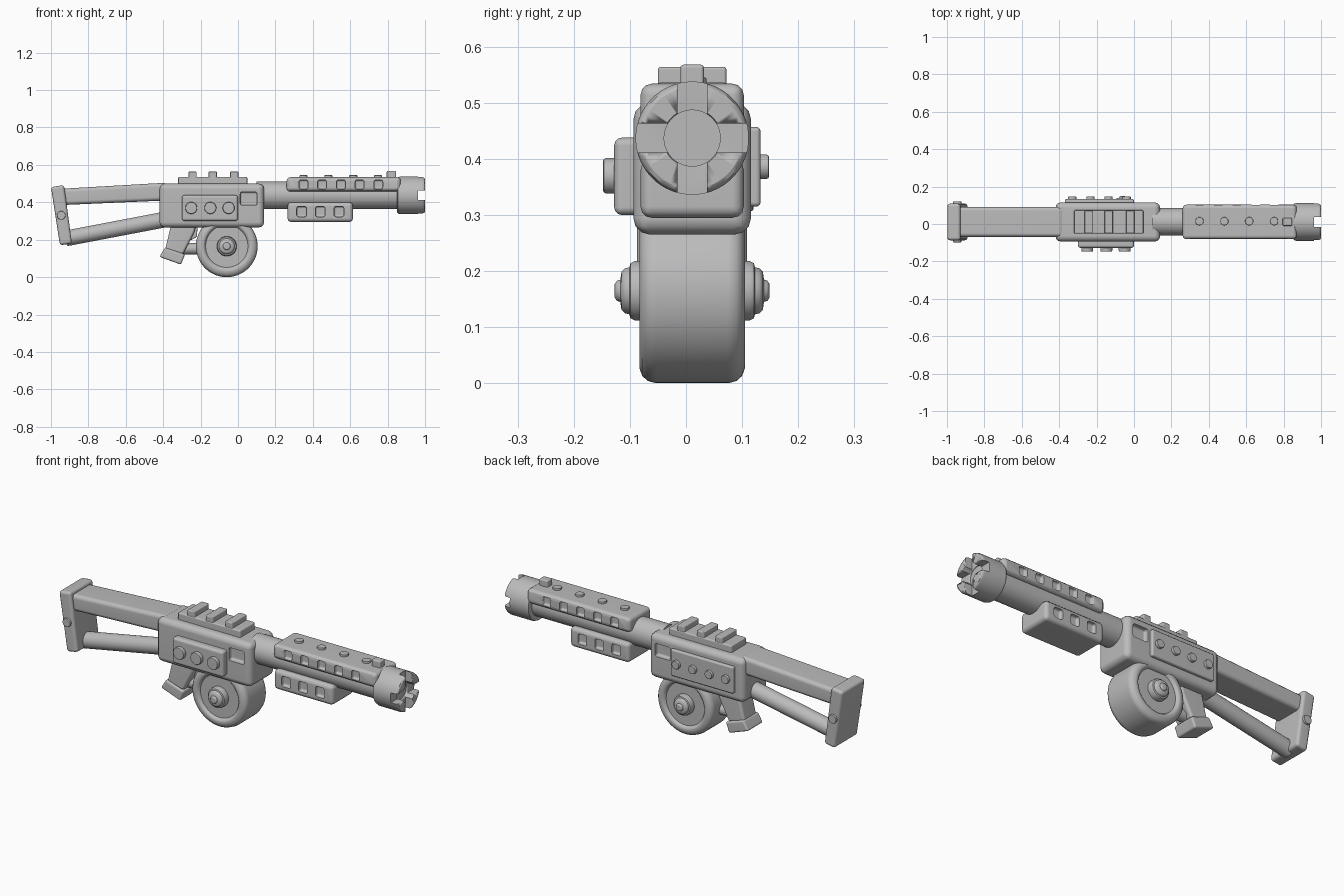
import bpy, bmesh, math
from mathutils import Vector

cube = bpy.data.objects.get("Cube")
if cube:
    bpy.data.objects.remove(cube, do_unlink=True)

MID = 0.011          # centre plane of the model in y
AXIS_Z = 0.437       # height of the barrel axis
X, Y, Z = Vector((1, 0, 0)), Vector((0, 1, 0)), Vector((0, 0, 1))

grey = bpy.data.materials.new("plain grey")
grey.use_nodes = True
grey.diffuse_color = (0.5, 0.5, 0.5, 1)
grey.node_tree.nodes["Principled BSDF"].inputs["Base Color"].default_value = (0.5, 0.5, 0.5, 1)


def finish(name, bm):
    """Turn a bmesh into a smooth shaded object with sharp creases."""
    bmesh.ops.recalc_face_normals(bm, faces=bm.faces)
    mesh = bpy.data.meshes.new(name)
    bm.to_mesh(mesh)
    bm.free()
    mesh.materials.append(grey)
    mesh.shade_smooth()
    mesh.set_sharp_from_angle(angle=math.radians(38))
    obj = bpy.data.objects.new(name, mesh)
    bpy.context.collection.objects.link(obj)
    weighted = obj.modifiers.new("Weighted normals", "WEIGHTED_NORMAL")
    weighted.keep_sharp = True
    return obj


def prism(name, outline, half, bevel=0.0, mid=MID):
    """Extrude an (x, z) outline across y and round its edges."""
    bm = bmesh.new()
    face = bm.faces.new([bm.verts.new((x, mid - half, z)) for x, z in outline])
    new = bmesh.ops.extrude_face_region(bm, geom=[face])["geom"]
    verts = [v for v in new if isinstance(v, bmesh.types.BMVert)]
    bmesh.ops.translate(bm, verts=verts, vec=Y * half * 2)
    bmesh.ops.recalc_face_normals(bm, faces=bm.faces)
    if bevel:
        bmesh.ops.bevel(bm, geom=bm.edges[:], offset=bevel, segments=3, profile=0.5, affect='EDGES')
    return finish(name, bm)


def box(name, x0, x1, z0, z1, half, bevel=0.0, mid=MID):
    return prism(name, [(x0, z0), (x1, z0), (x1, z1), (x0, z1)], half, bevel, mid)


def lathe(name, profile, origin, axis, sides=40):
    """Spin a (radius, distance) profile around an axis; ends are capped."""
    bm = bmesh.new()
    turn = Z.rotation_difference(Vector(axis))
    rings = []
    for r, t in profile:
        ring = []
        for i in range(sides):
            a = 2 * math.pi * (i + 0.5) / sides
            p = turn @ Vector((r * math.cos(a), r * math.sin(a), t))
            ring.append(bm.verts.new(p + Vector(origin)))
        rings.append(ring)
    for a, b in zip(rings, rings[1:]):
        for i in range(sides):
            j = (i + 1) % sides
            bm.faces.new((a[i], a[j], b[j], b[i]))
    bm.faces.new(rings[0])
    bm.faces.new(rings[-1])
    return finish(name, bm)


def stud(name, radius, height, origin, axis):
    e = min(radius, height) * 0.3
    return lathe(name, [(radius, -0.01), (radius, height - e), (radius - e * 0.3, height - e * 0.3),
                        (radius - e, height)], origin, axis, 24)


def cut(target, cutters):
    """Subtract cutters from the target, then discard them."""
    for cutter in cutters:
        cutter.hide_render = True
        mod = target.modifiers.new("Cut", "BOOLEAN")
        mod.operation, mod.solver, mod.object = 'DIFFERENCE', 'EXACT', cutter
    graph = bpy.context.evaluated_depsgraph_get()
    mesh = bpy.data.meshes.new_from_object(target.evaluated_get(graph))
    for mod in [m for m in target.modifiers if m.type == 'BOOLEAN']:
        target.modifiers.remove(mod)
    target.data = mesh
    mesh.shade_smooth()
    mesh.set_sharp_from_angle(angle=math.radians(38))
    for cutter in cutters:
        bpy.data.objects.remove(cutter, do_unlink=True)


def pockets(x, z, w, h, side_y, depth):
    """Cutter pair for rounded pockets on both flanks."""
    return [box("pocket_cutter", x - w / 2, x + w / 2, z - h / 2, z + h / 2, depth,
                0.01, MID + s * side_y) for s in (-1, 1)]


# Receiver with its side ports
body = prism("receiver", [(-0.42, 0.265), (0.14, 0.265), (0.14, 0.5), (-0.42, 0.5)], 0.105, 0.03)
cut(body, pockets(0.057, 0.42, 0.09, 0.07, 0.105, 0.025))

# Side panels and studs
box("right_panel", -0.3, 0, 0.3, 0.438, 0.03, 0.014, -0.098)
for x in (-0.25, -0.148, -0.05):
    stud("right_panel_stud", 0.032, 0.02, (x, -0.128, 0.37), -Y)
box("left_panel", -0.37, 0, 0.315, 0.457, 0.025, 0.008, 0.108)
for i in range(4):
    stud("left_panel_stud", 0.022, 0.015, (-0.33 + i * 0.097, 0.133, 0.386), Y)

# Top rail
box("rail_base", -0.32, 0.05, 0.48, 0.536, 0.063, 0.007)
for x in (-0.243, -0.135, -0.02):
    box("rail_tooth", x - 0.022, x + 0.022, 0.52, 0.564, 0.061, 0.005)

# Barrel and slotted muzzle
lathe("barrel", [(0.074, 0.1), (0.074, 0.88)], (0, MID, AXIS_Z), X)
muzzle = lathe("muzzle", [(0.088, 0.85), (0.097, 0.855), (0.101, 0.866), (0.101, 0.985),
                          (0.097, 0.996), (0.09, 1.0), (0.052, 1.0), (0.05, 0.997), (0.05, 0.95)],
               (0, MID, AXIS_Z), X, 48)
cut(muzzle, [box("slot_cutter", 0.962, 1.1, AXIS_Z - 0.026, AXIS_Z + 0.026, 0.2),
             box("slot_cutter", 0.962, 1.1, AXIS_Z - 0.2, AXIS_Z + 0.2, 0.026)])

# Upper shroud with pockets, studs and sight
shroud = box("upper_shroud", 0.26, 0.87, 0.457, 0.534, 0.092, 0.02)
cut(shroud, [c for i in range(5) for c in pockets(0.35 + i * 0.1, 0.495, 0.048, 0.048, 0.092, 0.02)])
for i in range(4):
    stud("shroud_stud", 0.022, 0.011, (0.35 + i * 0.133, 0.015, 0.534), Z)
box("front_sight", 0.795, 0.845, 0.5, 0.568, 0.021, 0.006)

# Lower handguard
guard = box("lower_handguard", 0.265, 0.615, 0.295, 0.4, 0.092, 0.02)
cut(guard, [c for i in range(3) for c in pockets(0.34 + i * 0.1, 0.35, 0.052, 0.055, 0.092, 0.02)])

# Drum magazine: one half profile, mirrored about its middle
half = [(0.012, 0.138), (0.018, 0.134), (0.02, 0.128), (0.034, 0.126), (0.04, 0.12), (0.042, 0.112),
        (0.049, 0.11), (0.053, 0.102), (0.053, 0.08), (0.113, 0.08), (0.12, 0.09), (0.127, 0.094),
        (0.138, 0.094), (0.152, 0.089), (0.161, 0.079), (0.165, 0.064)]
lathe("drum_magazine", half + [(r, -t) for r, t in reversed(half)], (-0.06, MID, 0.165), Y, 64)

# Grip, trigger and guard bar
prism("grip", [(-0.355, 0.29), (-0.22, 0.29), (-0.235, 0.235), (-0.295, 0.12), (-0.39, 0.145)], 0.055, 0.014)
prism("grip_foot", [(-0.39, 0.158), (-0.283, 0.122), (-0.305, 0.067), (-0.42, 0.108)], 0.065, 0.01)
lathe("guard_bar", [(0.03, -0.31), (0.03, -0.18)], (0, MID, 0.152), X, 24)
prism("trigger", [(-0.27, 0.28), (-0.215, 0.28), (-0.22, 0.215), (-0.255, 0.195)], 0.02, 0.006)

# Stock: upper arm, lower tube, butt plate
prism("stock_upper_arm", [(-0.95, 0.385), (-0.38, 0.41), (-0.38, 0.505), (-0.95, 0.472)], 0.08, 0.02)
start, end = Vector((-0.92, MID, 0.207)), Vector((-0.39, MID, 0.308))
lathe("stock_lower_tube", [(0.042, 0), (0.042, (end - start).length)], start, end - start)
prism("butt_plate", [(-0.952, 0.17), (-0.888, 0.18), (-0.93, 0.492), (-1.0, 0.482)], 0.098, 0.015)
for s in (-1, 1):
    stud("butt_bolt", 0.023, 0.011, (-0.945, MID + s * 0.098, 0.33), Y * s)
